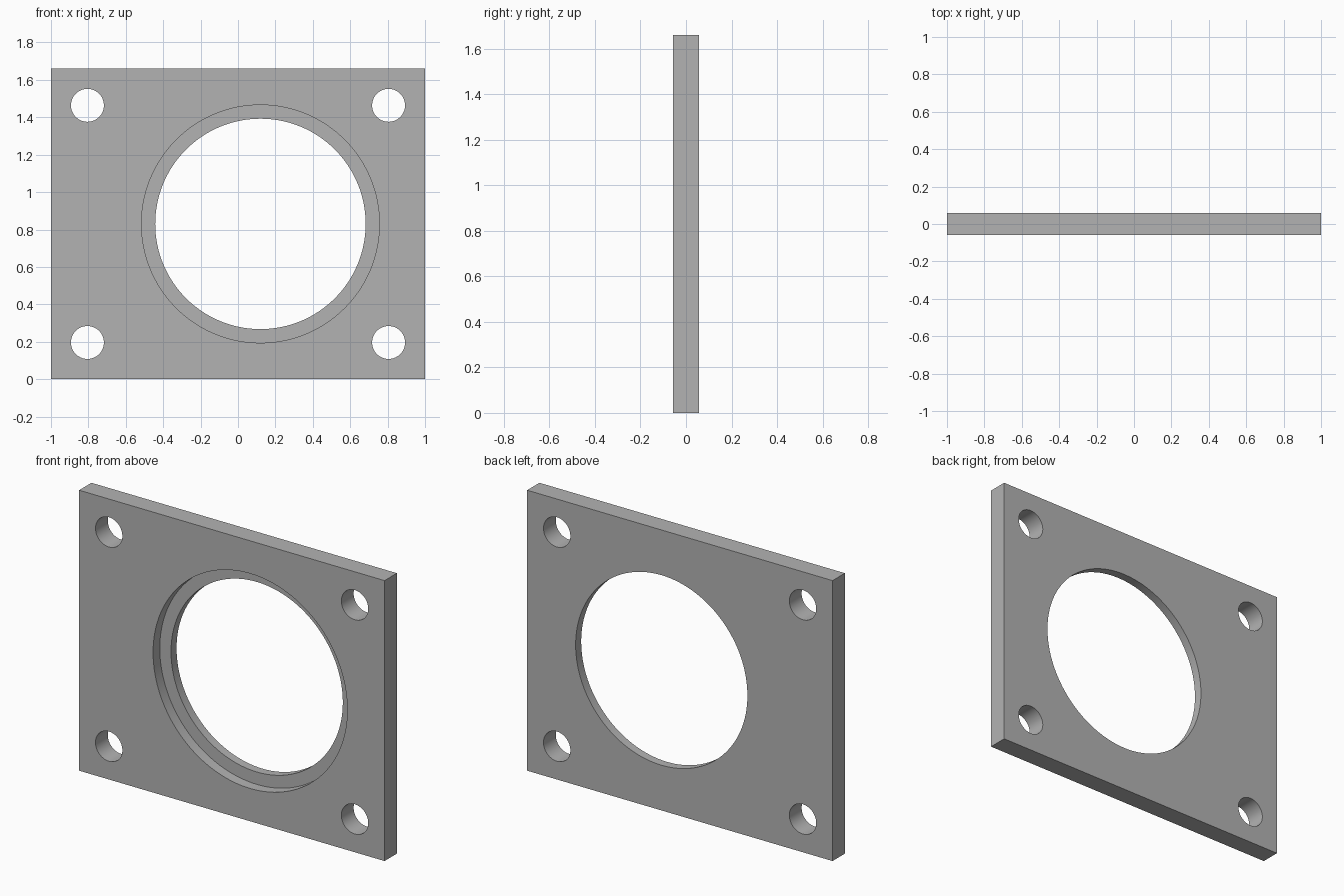
import bpy
import math

if "Cube" in bpy.data.objects:
    bpy.data.objects.remove(bpy.data.objects["Cube"], do_unlink=True)

WIDTH, HEIGHT, THICK = 2.0, 1.66, 0.115
MID = HEIGHT / 2
RECESS_DEPTH = 0.063
BORE_X = 0.12

grey = bpy.data.materials.new("plain grey")
grey.use_nodes = True
colour = (0.45, 0.45, 0.45, 1)
grey.diffuse_color = colour
grey.node_tree.nodes["Principled BSDF"].inputs["Base Color"].default_value = colour

# Flat rectangular plate
bpy.ops.mesh.primitive_cube_add(size=1, location=(0, 0, MID))
plate = bpy.context.object
plate.name = "mounting_plate"
plate.scale = (WIDTH, THICK, HEIGHT)
bpy.ops.object.transform_apply(location=False, rotation=False, scale=True)
plate.data.materials.append(grey)


def drill(name, x, z, radius, y_end, sides):
    """Cut a round hole from in front of the plate back to y_end."""
    y_start = -THICK
    bpy.ops.mesh.primitive_cylinder_add(
        vertices=sides, radius=radius, depth=y_end - y_start,
        location=(x, (y_start + y_end) / 2, z), rotation=(math.pi / 2, 0, 0))
    cutter = bpy.context.object
    cutter.name = name
    cutter.hide_render = True
    cutter.data.materials.append(grey)
    cut = plate.modifiers.new(name, "BOOLEAN")
    cut.operation = "DIFFERENCE"
    cut.solver = "EXACT"
    cut.object = cutter
    bpy.ops.object.select_all(action="DESELECT")
    bpy.context.view_layer.objects.active = plate
    plate.select_set(True)
    bpy.ops.object.modifier_apply(modifier=cut.name)
    bpy.data.objects.remove(cutter, do_unlink=True)


# Main bore with a wider recess on the front
drill("bore_cutter", BORE_X, MID, 0.5625, THICK, 128)
drill("recess_cutter", BORE_X, MID, 0.636, -THICK / 2 + RECESS_DEPTH, 128)

# Four corner bolt holes
for sx in (-1, 1):
    for sz in (-1, 1):
        drill("bolt_hole_cutter", sx * 0.805, MID + sz * 0.634, 0.088, THICK, 64)

# Smooth hole walls, sharp rims
bpy.ops.object.shade_smooth_by_angle(angle=math.radians(30))
